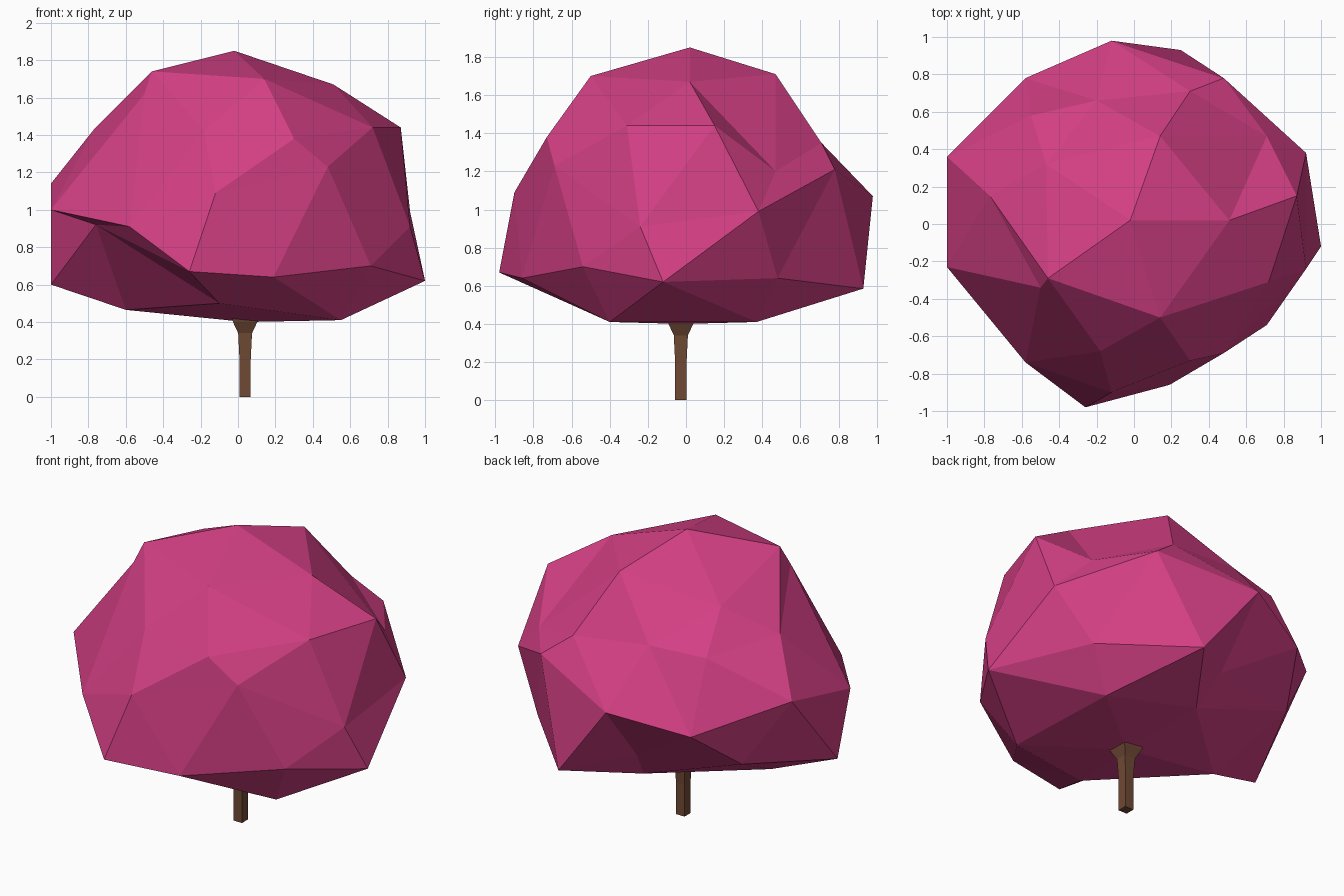
import bpy, bmesh, math

if "Cube" in bpy.data.objects:
    bpy.data.objects.remove(bpy.data.objects["Cube"])


def material(name, color):
    m = bpy.data.materials.new(name)
    m.diffuse_color = (*color, 1)
    m.use_nodes = True
    m.node_tree.nodes["Principled BSDF"].inputs["Base Color"].default_value = m.diffuse_color
    return m


def make_object(name, bm, mat):
    bmesh.ops.recalc_face_normals(bm, faces=bm.faces)
    mesh = bpy.data.meshes.new(name)
    bm.to_mesh(mesh)
    bm.free()
    mesh.materials.append(mat)
    obj = bpy.data.objects.new(name, mesh)
    bpy.context.collection.objects.link(obj)
    return obj


# Foliage: an icosphere whose seven rings are pulled into a lumpy crown.
# Each ring runs counter-clockwise, starting at +x.
rings = [
    [(-.02, .02, 1.85)],
    [(.51, .02, 1.67), (.14, .47, 1.71), (-.47, .32, 1.59), (-.46, -.29, 1.74), (.14, -.50, 1.70)],
    [(.87, .15, 1.44), (.71, .47, 1.20), (.30, .71, 1.35), (-.20, .66, 1.40), (-.55, .58, 1.38),
     (-.77, .15, 1.43), (-.50, -.34, 1.62), (-.18, -.68, 1.42), (.30, -.73, 1.38), (.72, -.31, 1.44)],
    [(.92, .38, .99), (.48, .78, 1.21), (-.12, .98, 1.07), (-.58, .78, .96), (-1, .36, 1.14),
     (-1, -.23, 1.0), (-.58, -.74, .91), (-.12, -.90, 1.09), (.48, -.69, 1.23), (.92, -.24, .91)],
    [(1, -.12, .62), (.71, .48, .64), (.25, .93, .585), (-.11, .65, .67), (-.74, .49, .72),
     (-1, -.10, .60), (-.76, -.40, .92), (-.26, -.98, .67), (.19, -.86, .64), (.71, -.54, .70)],
    [(.52, .37, .41), (-.05, .50, .48), (-.60, 0, .465), (-.10, -.60, .50), (.55, -.40, .41)],
    [(.04, -.02, .40)],
]
bm = bmesh.new()
bmesh.ops.create_icosphere(bm, subdivisions=2, radius=1)
ordered = sorted(bm.verts, key=lambda v: -v.co.z)
start = 0
for ring in rings:
    group = ordered[start:start + len(ring)]
    group.sort(key=lambda v: (math.atan2(v.co.y, v.co.x) + .05) % math.tau)
    for v, p in zip(group, ring):
        v.co = p
    start += len(ring)
make_object("foliage", bm, material("pink_leaves", (.65, .05, .23)))

# Trunk: a thin square post that flares where it meets the foliage
bm = bmesh.new()
profile = [(0, .03), (.2, .03), (.34, .037), (.40, .065), (.44, .075)]
loops = [[bm.verts.new((.038 + sx * w, -.027 + sy * w, z))
          for sx, sy in ((-1, -1), (1, -1), (1, 1), (-1, 1))] for z, w in profile]
for a, b in zip(loops, loops[1:]):
    for i in range(4):
        j = (i + 1) % 4
        bm.faces.new((a[i], a[j], b[j], b[i]))
bm.faces.new(loops[0])
bm.faces.new(loops[-1])
make_object("trunk", bm, material("brown_bark", (.16, .068, .035)))
